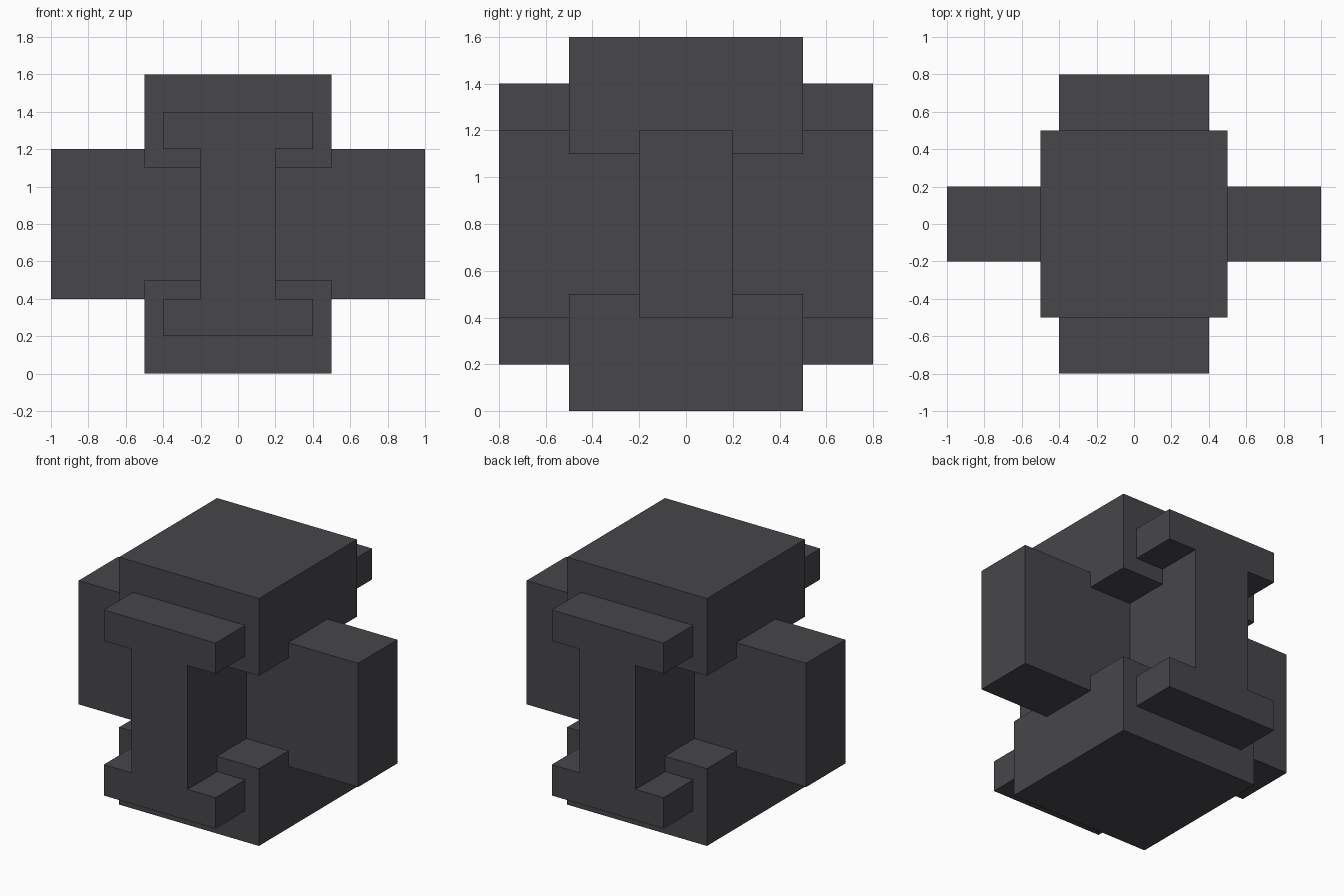
import bpy
import bmesh

if "Cube" in bpy.data.objects:
    bpy.data.objects.remove(bpy.data.objects["Cube"])

charcoal = bpy.data.materials.new("charcoal grey")
charcoal.diffuse_color = (0.063, 0.061, 0.068, 1.0)
charcoal.use_nodes = True
charcoal.node_tree.nodes["Principled BSDF"].inputs["Base Color"].default_value = charcoal.diffuse_color


def add_object(name, bm):
    bmesh.ops.recalc_face_normals(bm, faces=bm.faces)
    mesh = bpy.data.meshes.new(name)
    bm.to_mesh(mesh)
    bm.free()
    mesh.materials.append(charcoal)
    obj = bpy.data.objects.new(name, mesh)
    bpy.context.collection.objects.link(obj)
    return obj


def block(name, size, z):
    """Box centred on the z axis at height z."""
    bm = bmesh.new()
    bmesh.ops.create_cube(bm, size=1.0)
    bmesh.ops.scale(bm, vec=size, verts=bm.verts)
    bmesh.ops.translate(bm, vec=(0, 0, z), verts=bm.verts)
    return add_object(name, bm)


# Large square caps at the bottom and top
block("bottom_cap", (1.0, 1.0, 0.5), 0.25)
block("top_cap", (1.0, 1.0, 0.5), 1.35)

# Wide slab forming the left and right arms
block("side_arms", (2.0, 0.4, 0.8), 0.8)

# I-shaped beam running front to back
MID, FLANGE, WEB, OUTER, INNER = 0.8, 0.4, 0.2, 0.6, 0.4
quarter = [(FLANGE, OUTER), (FLANGE, INNER), (WEB, INNER)]
right = quarter + [(x, -z) for x, z in reversed(quarter)]
profile = right + [(-x, -z) for x, z in right]

bm = bmesh.new()
face = bm.faces.new([bm.verts.new((x, -0.8, MID + z)) for x, z in profile])
ext = bmesh.ops.extrude_face_region(bm, geom=[face], use_keep_orig=True)
moved = [g for g in ext["geom"] if isinstance(g, bmesh.types.BMVert)]
bmesh.ops.translate(bm, vec=(0, 1.6, 0), verts=moved)
add_object("i_beam", bm)
